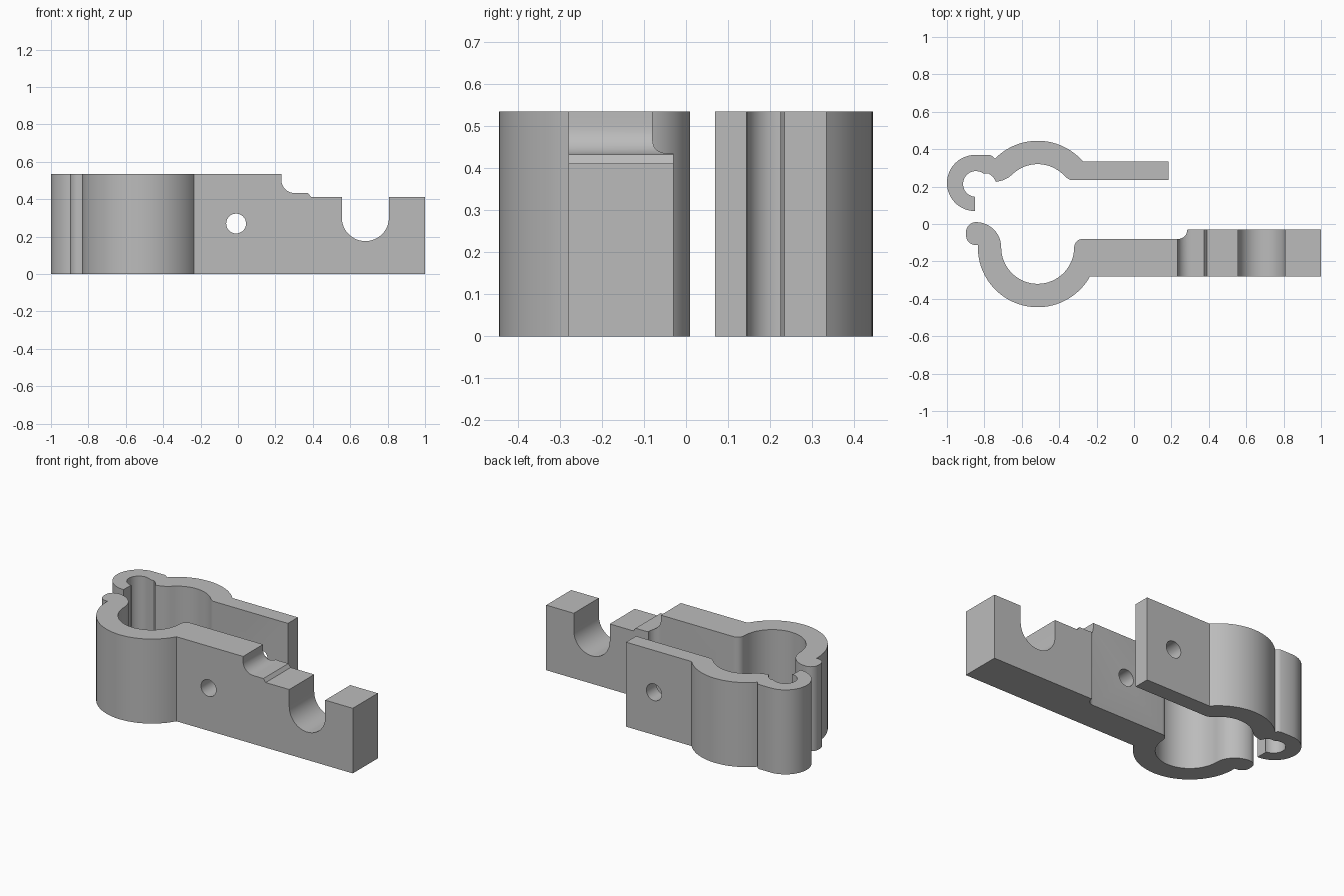
import bpy, bmesh, math
from mathutils import Vector

cube = bpy.data.objects.get("Cube")
if cube:
    bpy.data.objects.remove(cube)

HEIGHT = 0.535
RING_IN, RING_OUT = 0.195, 0.32

grey = bpy.data.materials.new("plain_grey")
grey.use_nodes = True
colour = (0.5, 0.5, 0.5, 1)
grey.diffuse_color = colour
grey.node_tree.nodes["Principled BSDF"].inputs["Base Color"].default_value = colour


def arc(cx, cy, r, start, end, steps=12):
    angles = [math.radians(start + (end - start) * i / steps) for i in range(steps + 1)]
    return [(cx + r * math.cos(a), cy + r * math.sin(a)) for a in angles]


def extrude(name, outline, place, direction):
    """Solid from a 2D outline; place maps an outline point into space."""
    bm = bmesh.new()
    face = bm.faces.new([bm.verts.new(place(u, v)) for u, v in outline])
    ext = bmesh.ops.extrude_face_region(bm, geom=[face])
    moved = [g for g in ext["geom"] if isinstance(g, bmesh.types.BMVert)]
    bmesh.ops.translate(bm, verts=moved, vec=Vector(direction))
    bmesh.ops.remove_doubles(bm, verts=bm.verts, dist=0.0005)
    bmesh.ops.recalc_face_normals(bm, faces=bm.faces)
    mesh = bpy.data.meshes.new(name)
    bm.to_mesh(mesh)
    bm.free()
    obj = bpy.data.objects.new(name, mesh)
    bpy.context.collection.objects.link(obj)
    mesh.materials.append(grey)
    return obj


def upright(name, outline):
    return extrude(name, outline, lambda x, y: (x, y, 0), (0, 0, HEIGHT))


def cutter(name, outline):
    obj = extrude(name, outline, lambda x, z: (x, -0.6, z), (0, 1.2, 0))
    obj.hide_render = True
    return obj


def activate(obj):
    bpy.ops.object.select_all(action="DESELECT")
    obj.select_set(True)
    bpy.context.view_layer.objects.active = obj


def cut(obj, tool):
    mod = obj.modifiers.new("cut", "BOOLEAN")
    mod.operation, mod.solver, mod.object = "DIFFERENCE", "EXACT", tool
    activate(obj)
    bpy.ops.object.modifier_apply(modifier=mod.name)


# Front arm: hooked lip, half ring, thin bar and thick end
front_arm = upright("front_arm",
    arc(-0.845, -0.043, 0.053, 180, 90, 8)
    + arc(-0.845, -0.125, 0.135, 90, 0)
    + arc(-0.515, -0.125, RING_IN, 180, 360, 32)
    + arc(-0.275, -0.125, 0.045, 180, 90, 8)
    + arc(0.235, -0.03, 0.05, 270, 360, 8)
    + [(1, -0.03), (1, -0.28)]
    + arc(-0.515, -0.125, RING_OUT, -29, -180, 32)
    + [(-0.835, -0.113)]
    + arc(-0.845, -0.06, 0.053, 270, 180, 8))

# Back arm: curled catch, shallow ring and straight bar
back_arm = upright("back_arm",
    arc(-0.85, 0.219, 0.15, 270, 90, 24)
    + [(-0.77, 0.369), (-0.755, 0.362), (-0.743, 0.348)]
    + arc(-0.515, 0.125, RING_OUT, 133, 41, 24)
    + [(0.185, 0.335), (0.185, 0.235), (-0.34, 0.235), (-0.356, 0.244)]
    + arc(-0.515, 0.125, RING_IN, 45, 135, 20)
    + [(-0.673, 0.247), (-0.7, 0.234), (-0.738, 0.225), (-0.752, 0.25), (-0.775, 0.269)]
    + arc(-0.845, 0.214, 0.069, 55, 270, 20)
    + [(-0.85, 0.144)])

# Stepped top and U-shaped cradle of the thick end
step_cutter = cutter("step_cutter",
    [(0.232, 0.7)]
    + arc(0.302, 0.503, 0.07, 180, 270, 10)
    + [(0.374, 0.433), (0.39, 0.412), (0.555, 0.412)]
    + arc(0.681, 0.302, 0.126, 180, 360, 24)
    + [(0.807, 0.412), (1.2, 0.412), (1.2, 0.7)])
cut(front_arm, step_cutter)

# Bolt hole through both bars
hole_cutter = cutter("hole_cutter", arc(-0.01, 0.27, 0.053, 0, 360, 32)[:-1])
for arm in (front_arm, back_arm):
    cut(arm, hole_cutter)

for tool in (step_cutter, hole_cutter):
    bpy.data.objects.remove(tool)

for arm in (front_arm, back_arm):
    activate(arm)
    bpy.ops.object.shade_smooth_by_angle(angle=math.radians(30))
